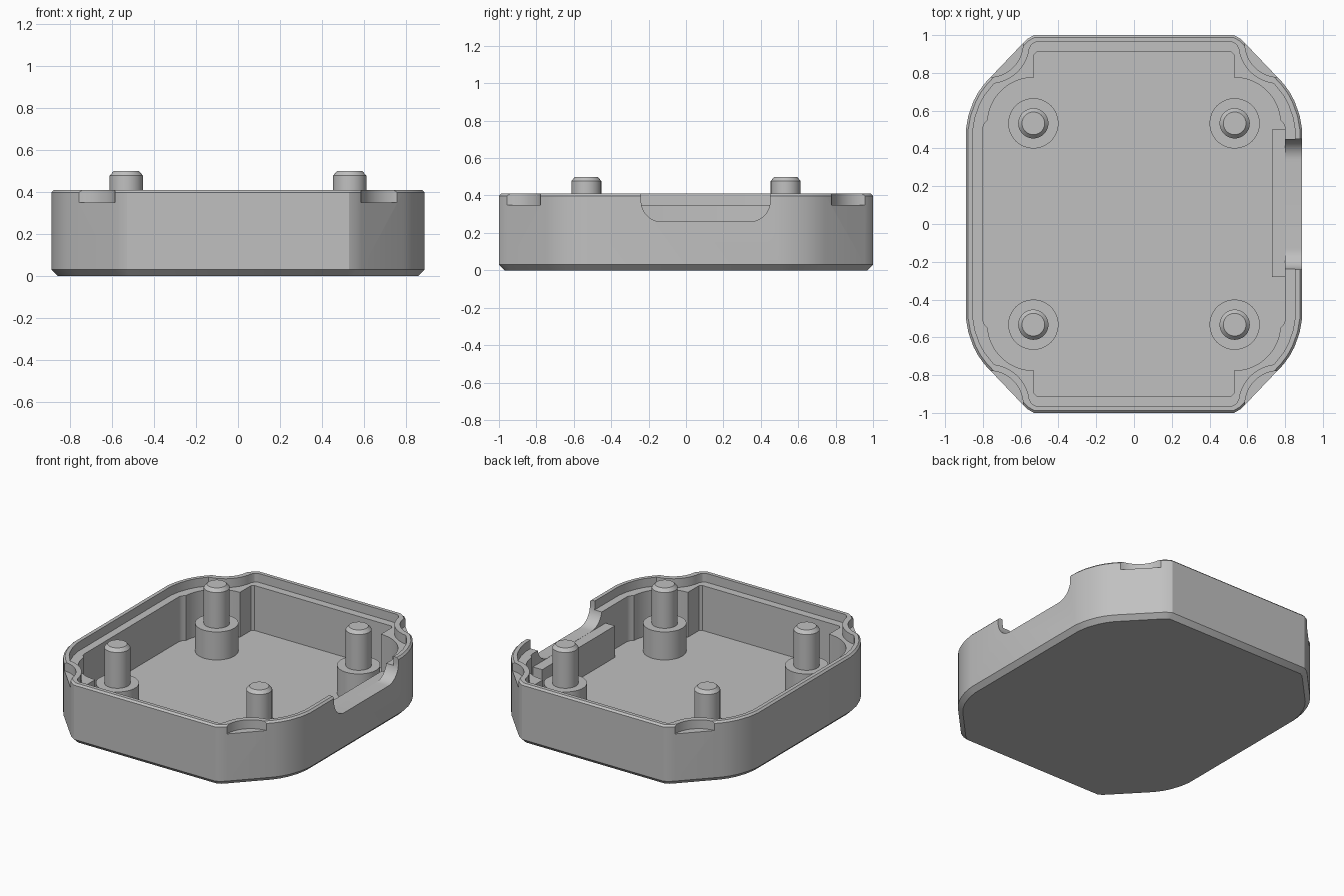
import bpy, bmesh, math
from mathutils import Vector

cube = bpy.data.objects.get("Cube")
if cube:
    bpy.data.objects.remove(cube, do_unlink=True)

grey = bpy.data.materials.new("plain grey")
grey.use_nodes = True
grey.diffuse_color = (0.53, 0.53, 0.53, 1)
grey.node_tree.nodes["Principled BSDF"].inputs["Base Color"].default_value = grey.diffuse_color


def arc(cx, cy, r, start, end, steps):
    angles = [math.radians(start + (end - start) * i / steps) for i in range(steps + 1)]
    return [(cx + r * math.cos(a), cy + r * math.sin(a)) for a in angles]


def mirror_quarter(q):
    """Complete a closed counter-clockwise loop from its +x +y quarter."""
    half = q + [(-x, y) for x, y in reversed(q)]
    return half + [(-x, -y) for x, y in half]


def inset(loop, d):
    """Move a closed loop inwards by d, with mitred corners."""
    result = []
    for i, p in enumerate(loop):
        p, before, after = Vector(p), Vector(loop[i - 1]), Vector(loop[(i + 1) % len(loop)])
        e1, e2 = (p - before).normalized(), (after - p).normalized()
        n1, n2 = Vector((-e1.y, e1.x)), Vector((-e2.y, e2.x))
        result.append(tuple(p + (n1 + n2) * d / (1 + n1.dot(n2))))
    return result


def loft(name, rings):
    """Solid through a stack of equal rings of 3D points."""
    bm = bmesh.new()
    rows = [[bm.verts.new(p) for p in ring] for ring in rings]
    n = len(rows[0])
    for low, high in zip(rows, rows[1:]):
        for i in range(n):
            j = (i + 1) % n
            bm.faces.new((low[i], low[j], high[j], high[i]))
    bm.faces.new(rows[0][::-1])
    bm.faces.new(rows[-1])
    bmesh.ops.recalc_face_normals(bm, faces=bm.faces[:])
    mesh = bpy.data.meshes.new(name)
    bm.to_mesh(mesh)
    bm.free()
    mesh.materials.append(grey)
    obj = bpy.data.objects.new(name, mesh)
    bpy.context.collection.objects.link(obj)
    return obj


def stack(name, levels):
    return loft(name, [[(x, y, z) for x, y in loop] for loop, z in levels])


def activate(obj):
    bpy.ops.object.select_all(action='DESELECT')
    obj.select_set(True)
    bpy.context.view_layer.objects.active = obj


def cut(target, cutter):
    cutter.hide_render = True
    mod = target.modifiers.new("cut", 'BOOLEAN')
    mod.operation, mod.solver, mod.object = 'DIFFERENCE', 'EXACT', cutter
    activate(target)
    bpy.ops.object.modifier_apply(modifier=mod.name)
    bpy.data.objects.remove(cutter, do_unlink=True)


# Main dimensions
FLOOR, LEDGE, TOP, SILL = 0.045, 0.35, 0.41, 0.26
PEG = 0.533
SCOOP = (0.767, 0.957)
SCOOP_R = 0.18

# Outer shell with bevelled foot and rim
outline = mirror_quarter([(0.89, 0.5), (0.877, 0.575), (0.85, 0.65), (0.823, 0.7),
                          (0.79, 0.745), (0.59, 0.955), (0.565, 0.98), (0.53, 1.0)])
shell = stack("case_shell", [(inset(outline, 0.03), 0), (outline, 0.03),
                             (outline, TOP - 0.012), (inset(outline, 0.012), TOP)])

# Rim recess, waving inwards behind each corner scoop
inner = inset(outline, 0.037)[:8]
wave = arc(*SCOOP, SCOOP_R + 0.035, 263, 187, 10)
recess = mirror_quarter(inner[:4] + wave + inner[6:])
cut(shell, stack("recess_cutter", [(recess, LEDGE), (recess, 0.6)]))

# Deep cavity, with corners curving round the posts
cavity = mirror_quarter([(0.80, 0.51), (0.793, 0.53), (0.775, 0.55)]
                        + arc(0.53, 0.53, 0.246, 8, 90, 14)
                        + [(0.53, 0.895), (0.515, 0.91)])
cut(shell, stack("cavity_cutter", [(cavity, FLOOR), (cavity, 0.6)]))

# Finger scoops on the four outer corners
for sx in (-1, 1):
    for sy in (-1, 1):
        ring = arc(SCOOP[0] * sx, SCOOP[1] * sy, SCOOP_R, 0, 352.5, 47)
        cut(shell, stack("scoop_cutter", [(ring, LEDGE), (ring, 0.6)]))

# Round-cornered opening in the left side wall
r = 0.11
profile = (arc(-0.24 + r, SILL + r, r, 180, 270, 12)
           + arc(0.45 - r, SILL + r, r, 270, 360, 12) + [(0.45, 0.6), (-0.24, 0.6)])
cut(shell, loft("opening_cutter", [[(x, y, z) for y, z in profile] for x in (0.74, 1.1)]))

# Thick sill block inside the opening
sill = [(0.73, -0.28), (0.81, -0.28), (0.81, 0.5), (0.73, 0.5)]
stack("sill_block", [(sill, FLOOR - 0.01), (sill, SILL - 0.001)])

# Four stepped posts with bevelled pegs
parts = [shell]
for side, sx in (("left", 1), ("right", -1)):
    for end, sy in (("front", -1), ("back", 1)):
        steps = [(0.133, FLOOR - 0.01), (0.133, 0.235), (0.08, 0.235), (0.08, 0.478), (0.06, 0.5)]
        parts.append(stack(f"{end}_{side}_post",
                           [(arc(PEG * sx, PEG * sy, rad, 0, 352.5, 47), z) for rad, z in steps]))

for part in parts:
    activate(part)
    bpy.ops.object.shade_smooth_by_angle(angle=math.radians(28))
